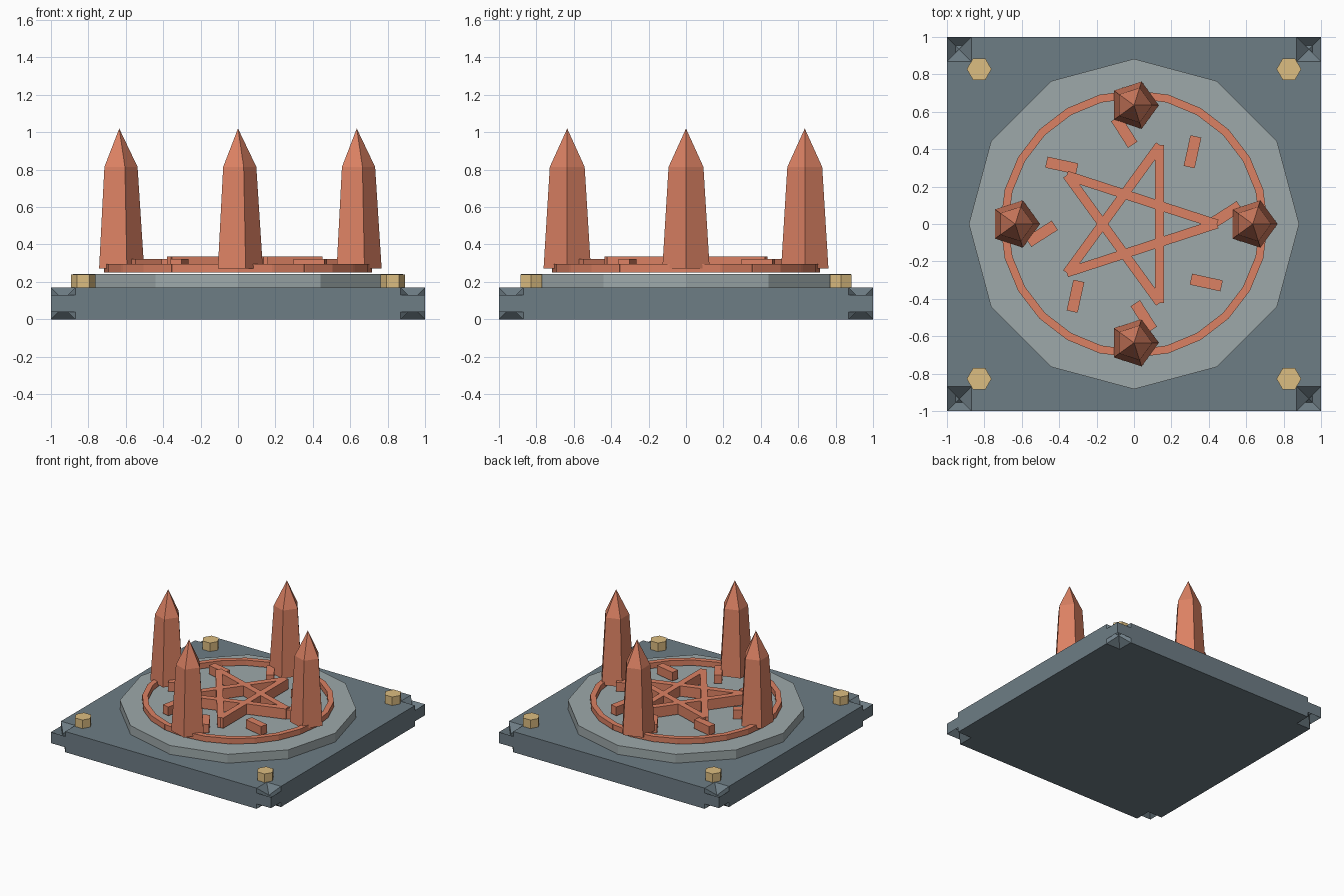
import bpy, bmesh
from math import sin, cos, pi, radians
from mathutils import Vector, Matrix

if "Cube" in bpy.data.objects:
    bpy.data.objects.remove(bpy.data.objects["Cube"])


def material(name, rgb):
    m = bpy.data.materials.new(name)
    m.diffuse_color = (*rgb, 1)
    m.use_nodes = True
    m.node_tree.nodes["Principled BSDF"].inputs["Base Color"].default_value = m.diffuse_color
    return m


SLATE = material("slate", (0.155, 0.205, 0.235))
STONE = material("stone", (0.34, 0.395, 0.40))
CLAY = material("clay", (0.71, 0.22, 0.125))
BRASS = material("brass", (0.72, 0.51, 0.22))


def finish(name, bm, mat):
    me = bpy.data.meshes.new(name)
    bm.to_mesh(me)
    bm.free()
    me.materials.append(mat)
    ob = bpy.data.objects.new(name, me)
    bpy.context.collection.objects.link(ob)
    return ob


def lathe(name, sides, profile, x, y, mat):
    """Low-poly turned solid; profile is (radius, z), first corner towards +x."""
    bm = bmesh.new()
    rings = []
    for r, z in profile:
        if r == 0:
            rings.append([bm.verts.new((x, y, z))] * sides)
        else:
            rings.append([bm.verts.new((x + r * cos(2 * pi * i / sides),
                                        y + r * sin(2 * pi * i / sides), z))
                          for i in range(sides)])
    for lo, hi in zip(rings, rings[1:]):
        for i in range(sides):
            j = (i + 1) % sides
            f = [lo[i], lo[j], hi[j]]
            if hi[i] is not hi[j]:
                f.append(hi[i])
            bm.faces.new(f)
    bm.faces.new(rings[0][::-1])
    if profile[-1][0] > 0:
        bm.faces.new(rings[-1])
    return finish(name, bm, mat)


def add_bar(bm, x, y, angle, length, width, z0, z1):
    m = (Matrix.Translation((x, y, (z0 + z1) / 2)) @ Matrix.Rotation(angle, 4, 'Z')
         @ Matrix.Diagonal((length, width, z1 - z0, 1)))
    bmesh.ops.create_cube(bm, size=1, matrix=m)


# Base slab with concave notches at every corner
H, N = 0.17, 0.13
A, M = 1 - N, 1 - N / 2
bm = bmesh.new()


def face(pts):
    f = bm.faces.new([bm.verts.new(p) for p in pts])
    f.normal_update()
    if f.normal.dot(f.calc_center_median() - Vector((0, 0, H / 2))) < 0:
        f.normal_flip()


corners = [(1, 1), (-1, 1), (-1, -1), (1, -1)]
for top in (True, False):
    def lev(d):
        return H - d if top else d
    outline = []
    for sx, sy in corners:
        p = [(A * sx, sy, lev(0)), (A * sx, A * sy, lev(0)), (sx, A * sy, lev(0))]
        outline += p[::-1] if sx * sy > 0 else p
        # Notch walls meet in a middle point
        mid = (M * sx, M * sy, lev(N / 2))
        f1, f2 = (A * sx, sy, lev(N)), (sx, A * sy, lev(N))
        low = (sx, sy, lev(N))
        for tri in ((p[1], p[0], mid), (p[0], f1, mid), (p[1], p[2], mid),
                    (p[2], f2, mid), (f1, low, mid), (f2, low, mid)):
            face(tri)
    face(outline)
for s in (-1, 1):
    # Side walls and the thin corner tabs
    for a, b, z0, z1 in ((-A, A, 0, H), (A, 1, H - N, N), (-1, -A, H - N, N)):
        face([(a, s, z0), (b, s, z0), (b, s, z1), (a, s, z1)])
        face([(s, a, z0), (s, b, z0), (s, b, z1), (s, a, z1)])
bmesh.ops.remove_doubles(bm, verts=bm.verts, dist=1e-4)
finish("base_slab", bm, SLATE)

# Twelve-sided dais
lathe("dais", 12, [(0.883, H), (0.883, 0.243)], 0, 0, STONE)

# Corner bolts
for i, (sx, sy) in enumerate(corners):
    lathe(f"corner_bolt_{i}", 6, [(0.066, H), (0.066, 0.24)], 0.828 * sx, 0.828 * sy, BRASS)

# Segmented ring
bm = bmesh.new()
for i in range(24):
    t = radians(7.5 + 15 * i)
    add_bar(bm, 0.688 * cos(t), 0.688 * sin(t), t + pi / 2, 0.194, 0.042, 0.25, 0.295)
finish("ring", bm, CLAY)

# Five-pointed star of crossed bars
bm = bmesh.new()
for i in range(5):
    t = radians(72 * i)
    add_bar(bm, 0.136 * cos(t), 0.136 * sin(t), t + pi / 2, 0.845, 0.05, 0.25, 0.335)
finish("star", bm, CLAY)

# Small tilted marker blocks
bm = bmesh.new()
for i in range(8):
    t = radians(6 + 45 * i)
    add_bar(bm, 0.497 * cos(t), 0.497 * sin(t), t + radians(26.5), 0.168, 0.06, 0.25, 0.322)
finish("marker_blocks", bm, CLAY)

# Five-sided pointed spires
for i in range(4):
    t = pi / 2 * i
    lathe(f"spire_{i}", 5, [(0.133, 0.272), (0.098, 0.815), (0, 1.02)],
          0.635 * cos(t), 0.635 * sin(t), CLAY)
